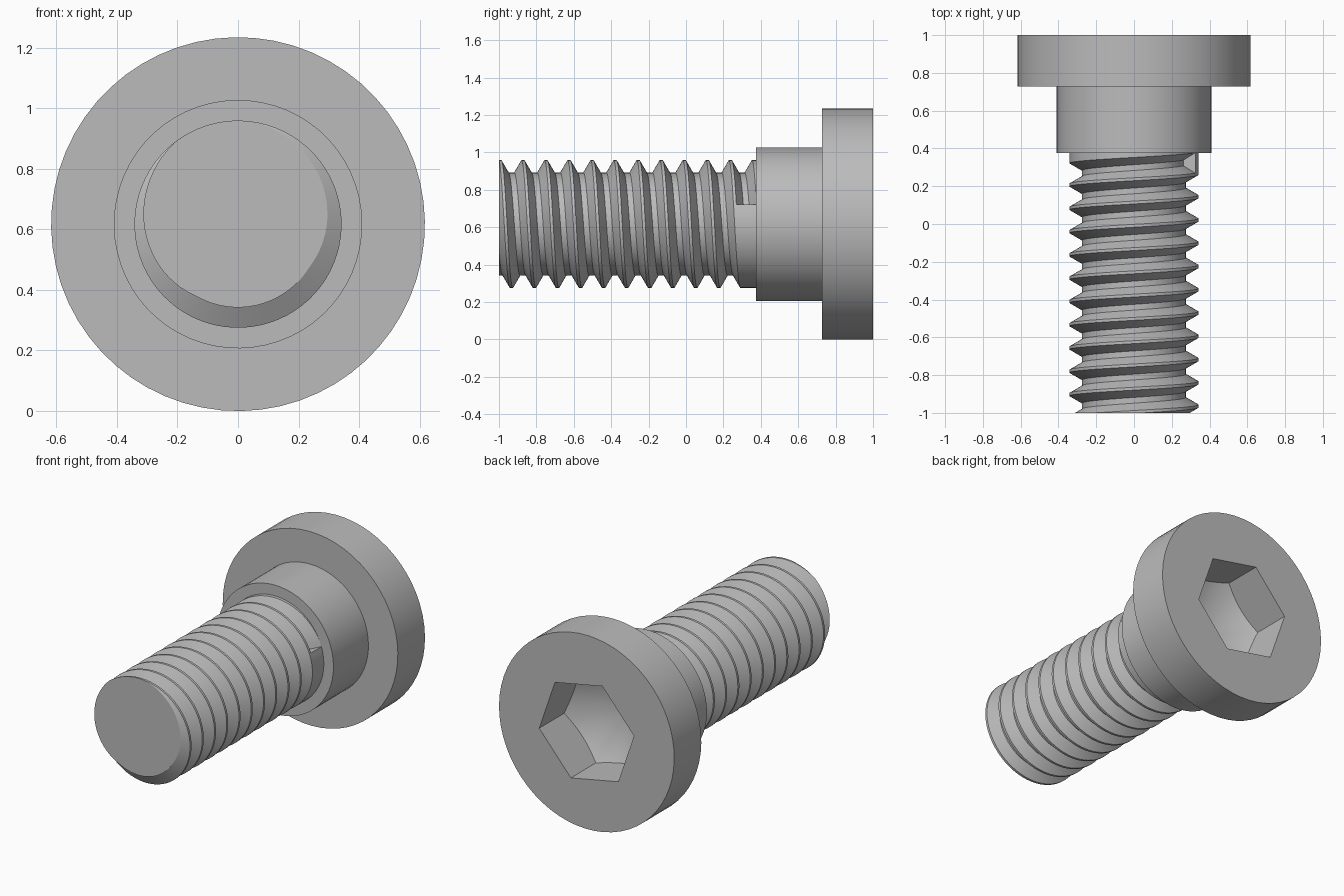
import bpy, bmesh, math

cube = bpy.data.objects.get("Cube")
if cube:
    bpy.data.objects.remove(cube)

AXIS_Z = 0.617
HEAD_R, SHOULDER_R = 0.617, 0.41
MAJOR, MINOR = 0.342, 0.275
TIP_Y, SHOULDER_Y, HEAD_Y, BACK_Y = -1.0, 0.375, 0.727, 1.0

steel = bpy.data.materials.new("steel grey")
steel.use_nodes = True
colour = (0.5, 0.5, 0.5, 1)
steel.diffuse_color = colour
steel.node_tree.nodes["Principled BSDF"].inputs["Base Color"].default_value = colour


def polar(r, angle, y):
    """Point at a clockwise angle from the top, around the screw axis."""
    return (r * math.sin(angle), y, AXIS_Z + r * math.cos(angle))


def finish(bm, name):
    bmesh.ops.remove_doubles(bm, verts=bm.verts, dist=1e-5)
    bmesh.ops.recalc_face_normals(bm, faces=bm.faces)
    mesh = bpy.data.meshes.new(name)
    bm.to_mesh(mesh)
    bm.free()
    obj = bpy.data.objects.new(name, mesh)
    bpy.context.collection.objects.link(obj)
    mesh.materials.append(steel)
    bpy.ops.object.select_all(action='DESELECT')
    obj.select_set(True)
    bpy.context.view_layer.objects.active = obj
    bpy.ops.object.shade_smooth_by_angle(angle=math.radians(25))
    return obj


# Head and shoulder: rings around the axis, ending in a hexagonal socket
SIDES = 60
HEX_R, HEX_TURN, SOCKET_Y = 0.34, math.radians(41), 0.75


def circle(radius, y):
    return [polar(radius, HEX_TURN + math.tau * i / SIDES, y) for i in range(SIDES)]


def hexagon(radius, y, slope=0):
    ring = []
    for i in range(SIDES):
        a = math.tau * i / SIDES
        off = a % (math.pi / 3) - math.pi / 6
        if i % (SIDES // 6) == 0:
            off = math.pi / 6
        r = radius * math.cos(math.pi / 6) / math.cos(off)
        ring.append(polar(r, HEX_TURN + a, y + slope * (r - radius)))
    return ring


CONE = math.tan(math.radians(30))
rings = [circle(SHOULDER_R, SHOULDER_Y), circle(SHOULDER_R, HEAD_Y),
         circle(HEAD_R, HEAD_Y), circle(HEAD_R, BACK_Y),
         hexagon(HEX_R, BACK_Y), hexagon(HEX_R, SOCKET_Y, CONE)]
bm = bmesh.new()
rows = [[bm.verts.new(p) for p in ring] for ring in rings]
for low, high in zip(rows, rows[1:]):
    for i in range(SIDES):
        j = (i + 1) % SIDES
        bm.faces.new((low[i], low[j], high[j], high[i]))
bm.faces.new(rows[0])
apex = bm.verts.new((0, SOCKET_Y - CONE * HEX_R, AXIS_Z))
for i in range(SIDES):
    bm.faces.new((rows[-1][i], rows[-1][(i + 1) % SIDES], apex))
finish(bm, "head_and_shoulder")

# Threaded shank: a helical V profile that stops in a step below the shoulder
PITCH, CREST, FLANK = 0.1232, 0.0154, 0.0387
FIRST_CREST, LAST_TURN = -0.995, 10
STEPS = 72
STEP_ANGLE = math.radians(72)


def crest_y(angle, turn):
    return FIRST_CREST + PITCH * (angle / math.tau + turn)


def radius_at(y, angle):
    if y >= crest_y(angle, LAST_TURN) - CREST / 2:
        return MAJOR
    d = (y - crest_y(angle, 0)) % PITCH
    d = min(d, PITCH - d) - CREST / 2
    return MAJOR - (MAJOR - MINOR) * min(max(d / FLANK, 0), 1)


def thread_column(angle):
    points = []
    for turn in range(-2, LAST_TURN + 3):
        c = crest_y(angle, turn)
        for d in (-CREST / 2 - FLANK, -CREST / 2, CREST / 2, CREST / 2 + FLANK):
            y = min(max(c + d, TIP_Y), SHOULDER_Y + 0.002)
            points.append(polar(radius_at(y, angle), angle, y))
    return points


bm = bmesh.new()
angles = [STEP_ANGLE + math.tau * i / STEPS for i in range(STEPS + 1)]
columns = [[bm.verts.new(p) for p in thread_column(a)] for a in angles]
for left, right in zip(columns, columns[1:]):
    for k in range(len(left) - 1):
        bm.faces.new((left[k], left[k + 1], right[k + 1], right[k]))
bm.faces.new([c[0] for c in columns[:-1]])

# Step face closing the end of the groove
end = angles[-1]
start = crest_y(end, LAST_TURN - 1) + CREST / 2
stop = crest_y(end, LAST_TURN) - CREST / 2
bm.faces.new([bm.verts.new(polar(r, end, y)) for r, y in
              ((MAJOR, start), (MINOR, start + FLANK), (MINOR, stop - FLANK), (MAJOR, stop))])
bmesh.ops.dissolve_degenerate(bm, dist=1e-6, edges=bm.edges)
finish(bm, "threaded_shank")
